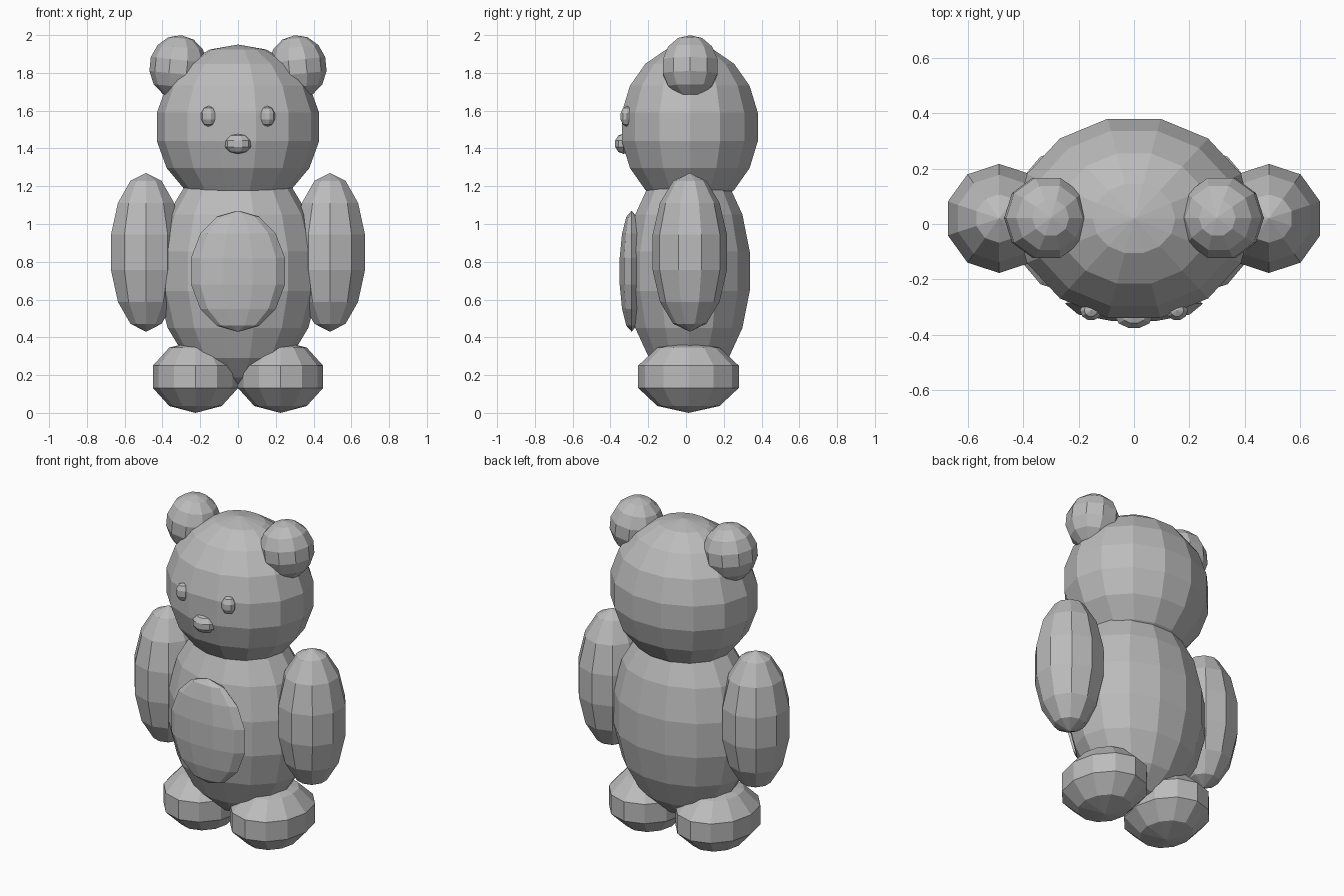
import bpy, bmesh, math
from mathutils import Matrix, Vector

if "Cube" in bpy.data.objects:
    bpy.data.objects.remove(bpy.data.objects["Cube"])

grey = bpy.data.materials.new("soft_grey")
grey.diffuse_color = (0.5, 0.5, 0.5, 1.0)
grey.use_nodes = True
grey.node_tree.nodes["Principled BSDF"].inputs["Base Color"].default_value = grey.diffuse_color


def ball(name, centre, radii, segments, bands, start=0.0, tilt=0.0):
    """Flat-faced ellipsoid; start is the angle of the first vertex from +x."""
    bm = bmesh.new()
    rings = []
    for i in range(1, bands):
        p = math.pi * i / bands
        rings.append([bm.verts.new((math.sin(p) * math.cos(start + math.tau * j / segments),
                                    math.sin(p) * math.sin(start + math.tau * j / segments),
                                    math.cos(p))) for j in range(segments)])
    top, bottom = bm.verts.new((0, 0, 1)), bm.verts.new((0, 0, -1))
    for j in range(segments):
        k = (j + 1) % segments
        bm.faces.new((top, rings[0][j], rings[0][k]))
        bm.faces.new((bottom, rings[-1][k], rings[-1][j]))
        for a, b in zip(rings, rings[1:]):
            bm.faces.new((a[j], b[j], b[k], a[k]))
    size = Matrix.Diagonal(Vector((*radii, 1)))
    bm.transform(Matrix.Translation(centre) @ Matrix.Rotation(tilt, 4, 'Y') @ size)
    mesh = bpy.data.meshes.new(name)
    bm.to_mesh(mesh)
    bm.free()
    mesh.materials.append(grey)
    obj = bpy.data.objects.new(name, mesh)
    bpy.context.collection.objects.link(obj)
    return obj


# Central parts
ball("head", (0, 0.02, 1.514), (0.436, 0.375, 0.436), 14, 9)
ball("body", (0, 0.015, 0.75), (0.43, 0.336, 0.60), 14, 9)
ball("belly_patch", (0, -0.288, 0.75), (0.255, 0.068, 0.32), 10, 7)
ball("nose", (0, -0.33, 1.425), (0.073, 0.05, 0.054), 10, 5)

# Paired parts
for side, label in ((-1, "left"), (1, "right")):
    ball(label + "_ear", (side * 0.316, 0.022, 1.832), (0.154, 0.156, 0.168),
         10, 7, tilt=-side * 0.1)
    ball(label + "_eye", (side * 0.155, -0.312, 1.57), (0.042, 0.038, 0.055), 10, 5)
    ball(label + "_arm", (side * 0.487, 0.02, 0.85), (0.20, 0.202, 0.42),
         10, 7, start=math.pi / 2)
    ball(label + "_foot", (side * 0.225, 0.013, 0.191), (0.237, 0.28, 0.191), 12, 5)
